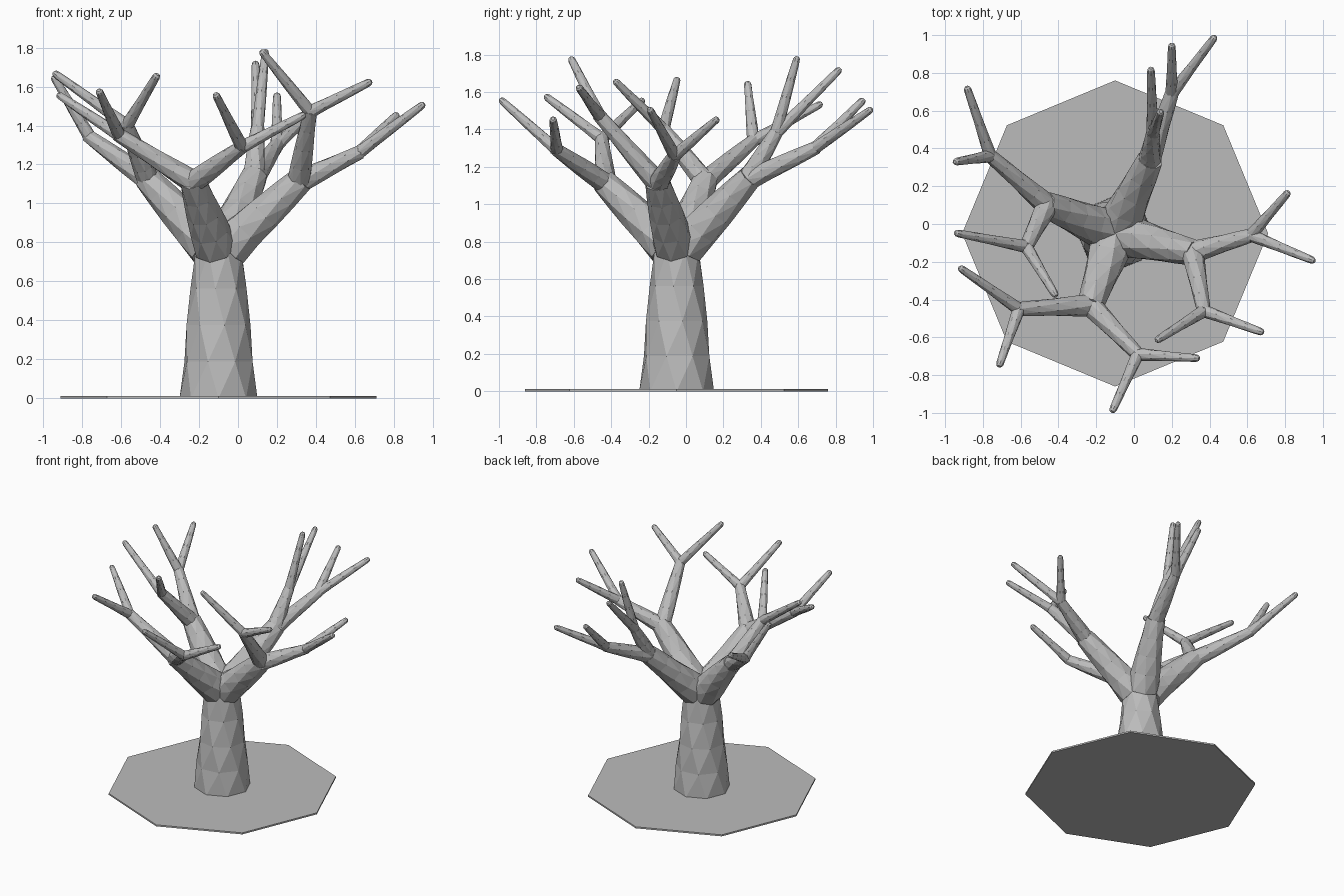
import bpy
import bmesh
import math
from mathutils import Vector

cube = bpy.data.objects.get("Cube")
if cube:
    bpy.data.objects.remove(cube, do_unlink=True)

SIDES = 8
AXIS = Vector((-0.1, -0.05, 0))

grey = bpy.data.materials.new("plain grey")
grey.use_nodes = True
grey.diffuse_color = (0.5, 0.5, 0.5, 1)
grey.node_tree.nodes["Principled BSDF"].inputs["Base Color"].default_value = (0.5, 0.5, 0.5, 1)


def finish(bm, name):
    bmesh.ops.recalc_face_normals(bm, faces=bm.faces)
    mesh = bpy.data.meshes.new(name)
    bm.to_mesh(mesh)
    bm.free()
    mesh.materials.append(grey)
    obj = bpy.data.objects.new(name, mesh)
    bpy.context.collection.objects.link(obj)
    return obj


def limb(name, start, end, profile, twist):
    """Faceted twisted tube; profile lists (fraction along, radius)."""
    start, end = Vector(start), Vector(end)
    span = end - start
    turn = span.to_track_quat('Z', 'Y')
    bm = bmesh.new()
    rings = []
    for t, radius in profile:
        ring = []
        for i in range(SIDES):
            a = math.tau * i / SIDES + math.pi / 2 - twist * t
            offset = Vector((radius * math.cos(a), radius * math.sin(a), 0))
            ring.append(bm.verts.new(start + span * t + turn @ offset))
        rings.append(ring)
    for low, high in zip(rings, rings[1:]):
        for i in range(SIDES):
            j = (i + 1) % SIDES
            bm.faces.new((low[i], low[j], high[j]))
            bm.faces.new((low[i], high[j], high[i]))
    bm.faces.new(rings[0])
    bm.faces.new(rings[-1])
    return finish(bm, name)


def taper(r0, r1, steps):
    return [(k / steps, r0 + (r1 - r0) * k / steps) for k in range(steps + 1)]


# Ground plate
bm = bmesh.new()
bmesh.ops.create_cone(bm, cap_ends=True, segments=SIDES, radius1=0.81, radius2=0.81, depth=0.012)
bmesh.ops.translate(bm, verts=bm.verts, vec=AXIS + Vector((0, 0, 0.006)))
finish(bm, "ground_plate")

# Trunk
limb("trunk", AXIS, AXIS + Vector((0, 0, 0.75)),
     [(0, 0.2), (0.25, 0.183), (0.5, 0.167), (0.75, 0.145), (1, 0.127)], 1.2)

# Each bough: its end, then two branches, each with an end and two twig tips
TREE = {
    "back": ((0.08, 0.33, 1.13), [
        ((0.10, 0.48, 1.38), [(0.14, 0.59, 1.77), (0.09, 0.81, 1.71)]),
        ((0.20, 0.69, 1.30), [(0.20, 0.94, 1.55), (0.42, 0.98, 1.50)])]),
    "left": ((0.31, -0.15, 1.11), [
        ((0.37, -0.46, 1.47), [(0.13, -0.61, 1.77), (0.67, -0.57, 1.62)]),
        ((0.62, -0.06, 1.26), [(0.81, 0.16, 1.45), (0.94, -0.19, 1.50)])]),
    "front": ((-0.23, -0.43, 1.11), [
        ((0.02, -0.69, 1.29), [(0.33, -0.71, 1.45), (-0.11, -0.98, 1.55)]),
        ((-0.61, -0.45, 1.35), [(-0.71, -0.74, 1.57), (-0.91, -0.24, 1.55)])]),
    "right": ((-0.46, 0.10, 1.12), [
        ((-0.57, -0.12, 1.40), [(-0.93, -0.05, 1.66), (-0.42, -0.37, 1.65)]),
        ((-0.76, 0.36, 1.34), [(-0.88, 0.71, 1.53), (-0.94, 0.33, 1.64)])]),
}

# Boughs, branches and round-ended twigs
for side, (fork, branches) in TREE.items():
    fork = Vector(fork)
    outward = fork - AXIS
    outward.z = 0
    root = AXIS + outward.normalized() * 0.055 + Vector((0, 0, 0.78))
    limb(f"{side}_bough", root, fork + (fork - root) * 0.04, taper(0.115, 0.068, 4), 0.8)
    for b, (joint, tips) in enumerate(branches, 1):
        joint = Vector(joint)
        limb(f"{side}_branch_{b}", fork, joint + (joint - fork) * 0.03, taper(0.06, 0.036, 4), 0.8)
        for t, tip in enumerate(tips, 1):
            profile = taper(0.034, 0.02, 4) + [(1.03, 0.017), (1.05, 0.009)]
            limb(f"{side}_twig_{b}_{t}", joint, tip, profile, 0.8)
